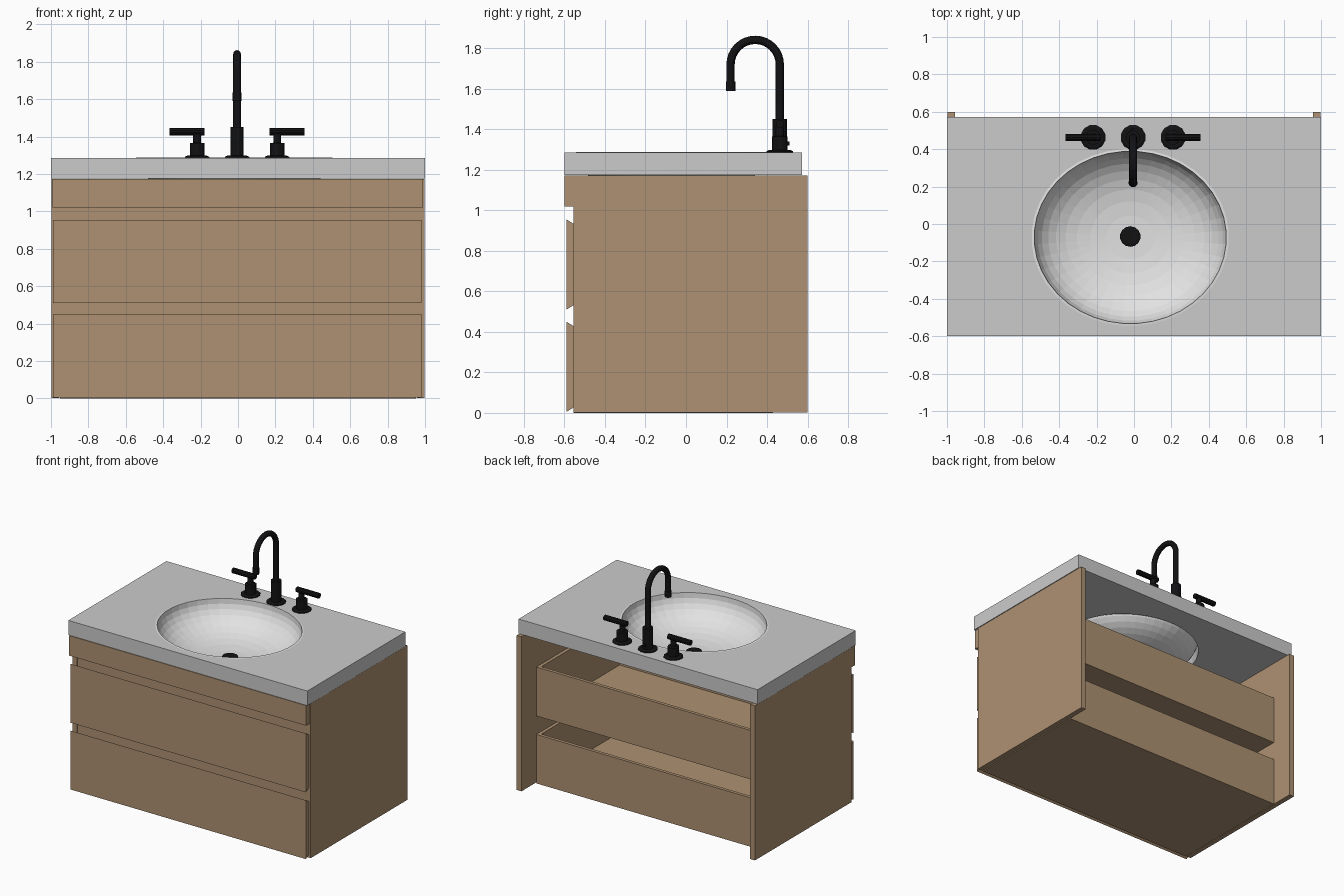
import bpy, bmesh, math
from mathutils import Vector

if "Cube" in bpy.data.objects:
    bpy.data.objects.remove(bpy.data.objects["Cube"])


def mat(name, rgb):
    m = bpy.data.materials.new(name)
    m.diffuse_color = (*rgb, 1)
    m.use_nodes = True
    m.node_tree.nodes["Principled BSDF"].inputs["Base Color"].default_value = m.diffuse_color
    return m


WOOD = mat("oak", (0.42, 0.285, 0.168))
STONE = mat("grey_stone", (0.60, 0.60, 0.60))
CERAMIC = mat("pale_ceramic", (0.76, 0.76, 0.76))
BLACK = mat("matte_black", (0.006, 0.006, 0.007))


def mesh_obj(name, verts, faces, material, fix=True):
    me = bpy.data.meshes.new(name)
    me.from_pydata(verts, [], faces)
    if fix:
        bm = bmesh.new()
        bm.from_mesh(me)
        bmesh.ops.recalc_face_normals(bm, faces=bm.faces)
        bm.to_mesh(me)
        bm.free()
    me.materials.append(material)
    ob = bpy.data.objects.new(name, me)
    bpy.context.collection.objects.link(ob)
    return ob


def prism(name, profile, x0, x1, material):
    """Extrude a (y, z) profile along x."""
    n = len(profile)
    verts = [(x, y, z) for x in (x0, x1) for y, z in profile]
    faces = [list(range(n)), list(range(2 * n - 1, n - 1, -1))]
    faces += [(i, (i + 1) % n, n + (i + 1) % n, n + i) for i in range(n)]
    return mesh_obj(name, verts, faces, material)


def box(name, x0, x1, y0, y1, z0, z1, material):
    return prism(name, [(y0, z0), (y1, z0), (y1, z1), (y0, z1)], x0, x1, material)


def lathe(name, x, y, profile, material, n=16, sx=1, sy=1, capped=True):
    """Spin an (r, z) profile listed from bottom to top around a vertical axis."""
    verts, faces = [], []
    for r, z in profile:
        for k in range(n):
            a = 2 * math.pi * (k + 0.5) / n
            verts.append((x + sx * r * math.cos(a), y + sy * r * math.sin(a), z))
    for j in range(len(profile) - 1):
        for k in range(n):
            l = (k + 1) % n
            faces.append((j * n + k, j * n + l, (j + 1) * n + l, (j + 1) * n + k))
    if capped:
        faces.append(list(range(n))[::-1])
        faces.append([(len(profile) - 1) * n + k for k in range(n)])
    return mesh_obj(name, verts, faces, material, capped)


# Cabinet sides
for side, s in (("left", -1), ("right", 1)):
    a, b = sorted((s * 0.957, s * 0.997))
    box(side + "_side_panel", a, b, -0.555, 0.6, 0.003, 1.172, WOOD)

# Fixed strip under the counter, and rails behind the finger gaps
box("top_strip", -0.993, 0.99, -0.6, -0.555, 1.02, 1.172, WOOD)
box("upper_rail", -0.957, 0.957, -0.55, -0.525, 0.89, 1.172, WOOD)
box("middle_rail", -0.957, 0.957, -0.55, -0.525, 0.38, 0.53, WOOD)


# Drawers: bevelled front plus open box
def drawer(tag, z0, z1, zb):
    prism(tag + "_drawer_front",
          [(-0.59, z0), (-0.59, z1), (-0.555, z1 - 0.022), (-0.555, z0 + 0.022)],
          -0.988, 0.981, WOOD)
    zt = zb + 0.37
    box(tag + "_drawer_floor", -0.952, 0.952, -0.555, 0.43, zb, zb + 0.025, WOOD)
    box(tag + "_drawer_back", -0.927, 0.927, 0.405, 0.43, zb + 0.025, zt, WOOD)
    box(tag + "_drawer_inner_front", -0.927, 0.927, -0.555, -0.53, zb + 0.025, zt, WOOD)
    for side, s in (("left", -1), ("right", 1)):
        a, b = sorted((s * 0.927, s * 0.952))
        box(tag + "_drawer_" + side, a, b, -0.555, 0.43, zb + 0.025, zt, WOOD)


drawer("lower", 0.005, 0.45, 0.0)
drawer("upper", 0.51, 0.955, 0.51)

# Countertop with an oval hole
BX, BY, RX, RY = -0.02, -0.072, 0.515, 0.462
top = box("countertop", -1, 1, -0.6, 0.573, 1.175, 1.285, STONE)
cutter = lathe("hole_cutter", BX, BY, [(1, 1.0), (1, 1.5)], STONE, 40, RX, RY)
cutter.hide_render = True
mod = top.modifiers.new("hole", 'BOOLEAN')
mod.operation = 'DIFFERENCE'
mod.object = cutter
mod.solver = 'EXACT'
bpy.context.view_layer.objects.active = top
bpy.ops.object.modifier_apply(modifier=mod.name)
bpy.data.objects.remove(cutter)

# Basin: single-skin bowl with a thin lip
DEPTH = 0.225
steps = 10
prof = [(1.025, 1.2865), (0.998, 1.288)]
for i in range(1, steps + 1):
    t = 0.5 * math.pi * i / steps
    prof.append((0.998 * max(math.cos(t), 0.0) ** 0.75 + 0.002, 1.285 - DEPTH * math.sin(t)))
basin = lathe("basin", BX, BY, prof, CERAMIC, 40, RX, RY, capped=False)
bm = bmesh.new()
bm.from_mesh(basin.data)
bmesh.ops.holes_fill(bm, edges=[e for e in bm.edges if e.is_boundary
                                and e.verts[0].co.z < 1.2], sides=0)
bm.normal_update()
for f in bm.faces:           # inside of the bowl faces up
    if f.normal.z < 0:
        f.normal_flip()
bm.to_mesh(basin.data)
bm.free()

# Drain
lathe("drain", BX, BY + 0.005, [(0.055, 1.058), (0.055, 1.072), (0.045, 1.076)], BLACK, 14)

# Tap spout
FX, FY = -0.005, 0.463
BASE = [(0.068, 1.284), (0.068, 1.291), (0.055, 1.298)]
lathe("spout_base", FX, FY, BASE + [(0.037, 1.298), (0.037, 1.45)], BLACK, 12)
lathe("spout_nozzle", FX, 0.22, [(0.024, 1.59), (0.024, 1.635)], BLACK, 12)
box("spout_knob", FX - 0.01, FX + 0.01, 0.49, 0.512, 1.32, 1.34, BLACK)

# Bent pipe swept along its path
R = (FY - 0.22) / 2
path = [Vector((FX, FY, 1.44))]
path += [Vector((FX, FY - R + R * math.cos(a), 1.72 + R * math.sin(a)))
         for a in [math.pi * i / 16 for i in range(17)]]
path.append(Vector((FX, 0.22, 1.60)))
n, verts, faces = 12, [], []
for i, p in enumerate(path):
    d = (path[min(i + 1, len(path) - 1)] - path[max(i - 1, 0)]).normalized()
    if i in (0, len(path) - 1):
        d = Vector((0, 0, 1 if i == 0 else -1))
    u = Vector((1, 0, 0))
    v = d.cross(u)
    for k in range(n):
        a = 2 * math.pi * k / n
        verts.append(p + 0.0205 * (u * math.cos(a) + v * math.sin(a)))
for i in range(len(path) - 1):
    for k in range(n):
        l = (k + 1) % n
        faces.append((i * n + k, i * n + l, (i + 1) * n + l, (i + 1) * n + k))
faces += [list(range(n)), [len(verts) - n + k for k in range(n)]]
pipe = mesh_obj("spout_pipe", verts, faces, BLACK)
pipe.select_set(True)
bpy.context.view_layer.objects.active = pipe
bpy.ops.object.shade_smooth_by_angle()

# Tap handles with outward levers
for side, s in (("left", -1), ("right", 1)):
    hx = FX + s * 0.214
    lathe(side + "_handle", hx, FY,
          BASE + [(0.04, 1.298), (0.04, 1.365), (0.021, 1.367), (0.021, 1.415)], BLACK, 12)
    a, b = sorted((hx - s * 0.04, hx + s * 0.147))
    lever = prism(side + "_lever",
                  [(FY + 0.02 * math.cos(q), 1.427 + 0.02 * math.sin(q))
                   for q in [math.pi * (k + 0.5) / 5 for k in range(10)]], a, b, BLACK)
